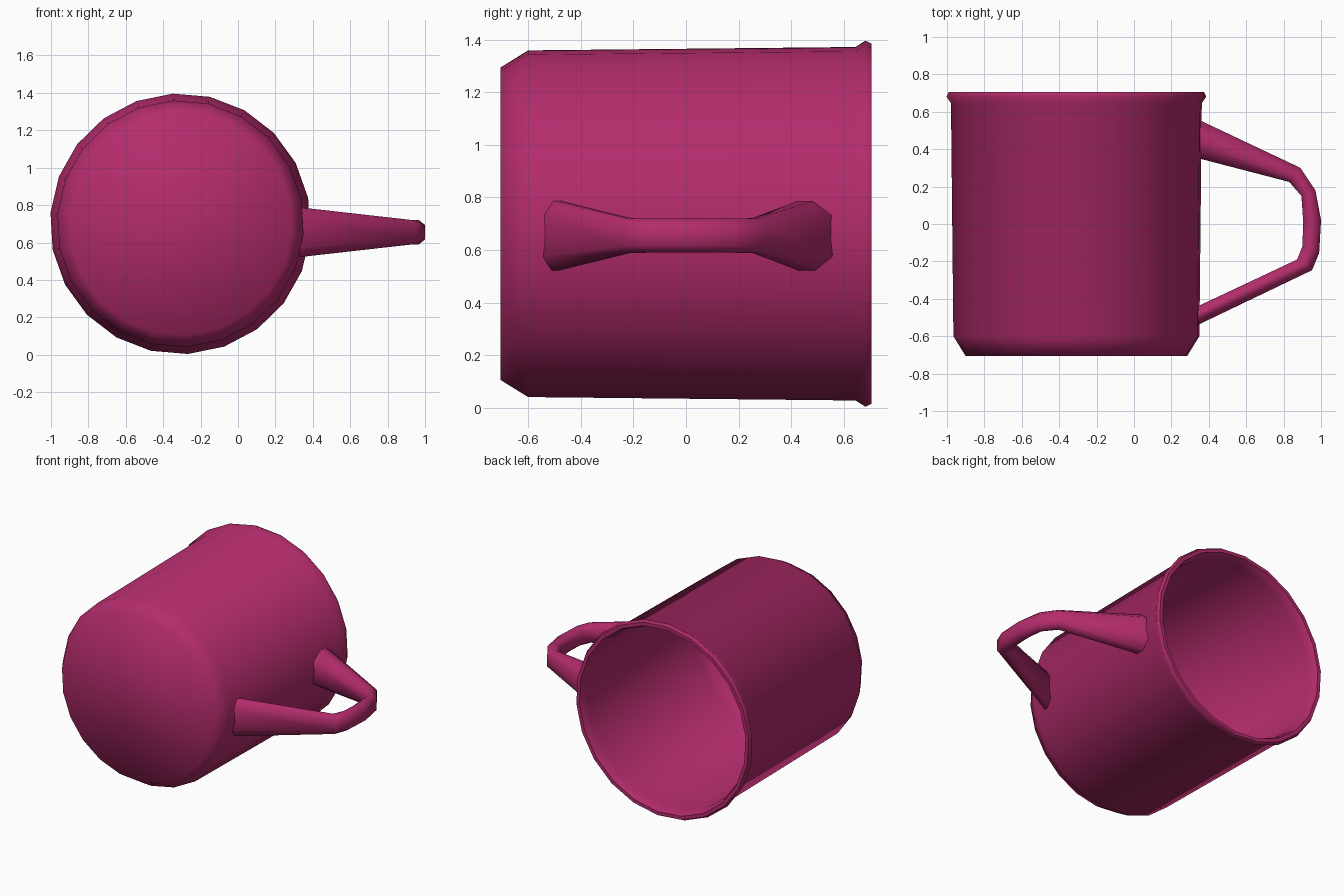
import bpy, bmesh, math
from mathutils import Vector

if "Cube" in bpy.data.objects:
    bpy.data.objects.remove(bpy.data.objects["Cube"])

mat = bpy.data.materials.new("magenta_glaze")
mat.diffuse_color = (0.45, 0.025, 0.15, 1)
mat.use_nodes = True
mat.node_tree.nodes["Principled BSDF"].inputs["Base Color"].default_value = mat.diffuse_color


def skin(name, rings, smooth):
    """Bridge successive rings of points and cap both ends."""
    bm = bmesh.new()
    loops = [[bm.verts.new(p) for p in ring] for ring in rings]
    for a, b in zip(loops, loops[1:]):
        n = len(a)
        for i in range(n):
            j = (i + 1) % n
            bm.faces.new((a[i], a[j], b[j], b[i]))
    bm.faces.new(loops[0][::-1])
    bm.faces.new(loops[-1])
    bmesh.ops.recalc_face_normals(bm, faces=bm.faces)
    mesh = bpy.data.meshes.new(name)
    bm.to_mesh(mesh)
    bm.free()
    mesh.materials.append(mat)
    obj = bpy.data.objects.new(name, mesh)
    bpy.context.collection.objects.link(obj)
    bpy.ops.object.select_all(action='DESELECT')
    bpy.context.view_layer.objects.active = obj
    obj.select_set(True)
    bpy.ops.object.shade_smooth_by_angle(angle=math.radians(smooth))
    return obj


# Cup lying on its side: (radius, y) from outer base, over the rim, to inner floor
SIDES, CX, CZ = 22, -0.308, 0.70
profile = [(0.595, -0.705), (0.66, -0.60), (0.673, 0.645), (0.697, 0.682),
           (0.685, 0.706), (0.66, 0.706), (0.648, 0.68), (0.64, 0.64),
           (0.63, -0.58), (0.575, -0.665)]
angles = [math.radians(93.3) + i * math.tau / SIDES for i in range(SIDES)]
skin("cup_body", [[(CX + r * math.cos(a), y, CZ + r * math.sin(a)) for a in angles]
                  for r, y in profile], 62)

# Handle: outer edge (x, y), inner edge (x, y), half width in z
HZ = 0.655
stations = [((0.33, 0.565), (0.33, 0.355), 0.133),
            ((0.89, 0.30), (0.83, 0.225), 0.066),
            ((0.97, 0.18), (0.895, 0.15), 0.065),
            ((1.00, 0.02), (0.905, 0.01), 0.065),
            ((0.99, -0.155), (0.90, -0.12), 0.065),
            ((0.952, -0.247), (0.872, -0.19), 0.066),
            ((0.33, -0.545), (0.33, -0.445), 0.133)]
section = [(1, 0.6), (0.3, 1), (-0.3, 1), (-1, 0.6),
           (-1, -0.6), (-0.3, -1), (0.3, -1), (1, -0.6)]
rings = []
for outer, inner, w in stations:
    o, i = Vector((*outer, HZ)), Vector((*inner, HZ))
    mid, half = (o + i) / 2, (o - i) / 2
    rings.append([mid + half * u + Vector((0, 0, w * v)) for u, v in section])
skin("handle", rings, 62)
